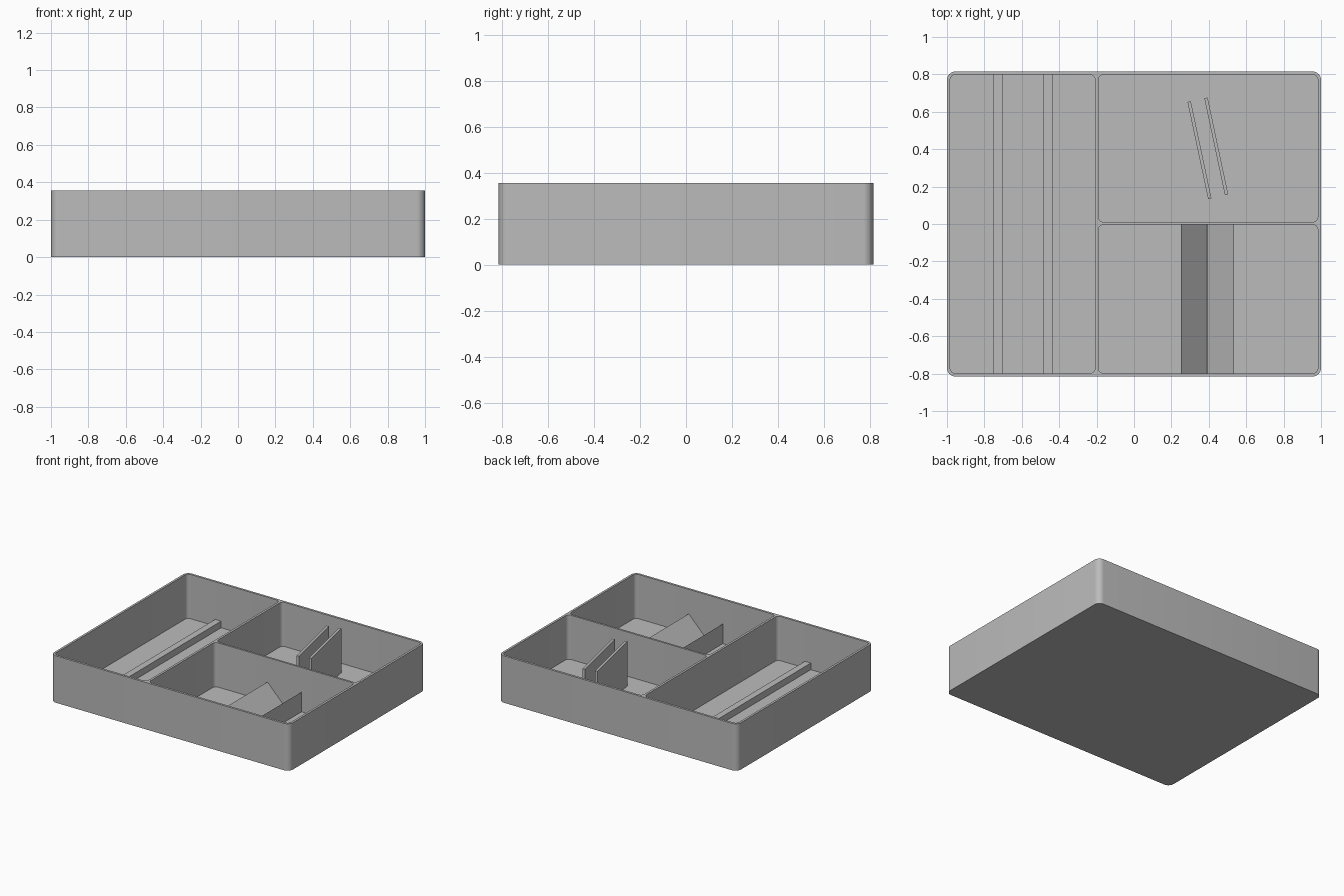
import bpy, bmesh, math
from mathutils import Matrix, Vector

cube = bpy.data.objects.get("Cube")
if cube:
    bpy.data.objects.remove(cube, do_unlink=True)

HEIGHT, FLOOR, SINK = 0.355, 0.02, 0.005

grey = bpy.data.materials.new("plain grey")
grey.use_nodes = True
colour = (0.5, 0.5, 0.5, 1)
grey.diffuse_color = colour
grey.node_tree.nodes["Principled BSDF"].inputs["Base Color"].default_value = colour


def rounded_rect(x0, x1, y0, y1, r, steps=8):
    """Outline of a rectangle with rounded corners, counter-clockwise."""
    points = []
    corners = [(x1 - r, y1 - r), (x0 + r, y1 - r), (x0 + r, y0 + r), (x1 - r, y0 + r)]
    for quarter, (cx, cy) in enumerate(corners):
        for i in range(steps + 1):
            a = (quarter + i / steps) * math.pi / 2
            points.append((cx + r * math.cos(a), cy + r * math.sin(a)))
    return points


def extrude(bm, points, vector):
    """Closed solid swept from a flat outline."""
    face = bm.faces.new([bm.verts.new(p) for p in points])
    swept = bmesh.ops.extrude_face_region(bm, geom=[face], use_keep_orig=True)["geom"]
    verts = [v for v in swept if isinstance(v, bmesh.types.BMVert)]
    bmesh.ops.translate(bm, verts=verts, vec=Vector(vector))


def finish(bm, name):
    bmesh.ops.recalc_face_normals(bm, faces=bm.faces)
    mesh = bpy.data.meshes.new(name)
    bm.to_mesh(mesh)
    bm.free()
    mesh.materials.append(grey)
    obj = bpy.data.objects.new(name, mesh)
    bpy.context.collection.objects.link(obj)
    return obj


def box(name, centre, size, turn=0):
    bm = bmesh.new()
    bmesh.ops.create_cube(bm, size=1)
    bm.transform(Matrix.Translation(centre) @ Matrix.Rotation(turn, 4, "Z")
                 @ Matrix.Diagonal((*size, 1)))
    return finish(bm, name)


# Tray body with three rounded compartments cut out of it
bm = bmesh.new()
extrude(bm, [(x, y, 0) for x, y in rounded_rect(-1, 1, -0.815, 0.815, 0.045)], (0, 0, HEIGHT))
tray = finish(bm, "tray")

bm = bmesh.new()
for cell in [(-0.983, -0.208, -0.798, 0.798),
             (-0.191, 0.983, 0.011, 0.798),
             (-0.191, 0.983, -0.798, -0.004)]:
    extrude(bm, [(x, y, FLOOR) for x, y in rounded_rect(*cell, 0.028)], (0, 0, HEIGHT))
cutter = finish(bm, "compartment_cutter")
cutter.hide_render = True

cut = tray.modifiers.new("compartments", "BOOLEAN")
cut.operation, cut.solver, cut.object = "DIFFERENCE", "EXACT", cutter
bpy.ops.object.select_all(action="DESELECT")
tray.select_set(True)
bpy.context.view_layer.objects.active = tray
bpy.ops.object.modifier_apply(modifier=cut.name)
bpy.data.objects.remove(cutter, do_unlink=True)
bpy.ops.object.shade_smooth_by_angle(angle=math.radians(30))

# Two low rails along the long compartment
for side, x in (("right", -0.725), ("left", -0.462)):
    box(f"{side}_rail", (x, 0, 0.0425), (0.05, 1.6, 0.055))

# Two slanted upright plates in the back compartment
base = FLOOR - SINK
for side, x, y in (("right", 0.35, 0.395), ("left", 0.44, 0.415)):
    box(f"{side}_slanted_plate", (x, y, (HEIGHT + base) / 2),
        (0.018, 0.53, HEIGHT - base), math.radians(12))

# Two wedges forming a V-shaped cradle in the front compartment
for side, outer, inner in (("right", 0.25, 0.391), ("left", 0.535, 0.394)):
    bm = bmesh.new()
    profile = [(outer, base), (inner, base), (inner, FLOOR + 0.005), (outer, 0.17)]
    extrude(bm, [(x, -0.8, z) for x, z in profile], (0, 0.8, 0))
    finish(bm, f"{side}_cradle_wedge")
